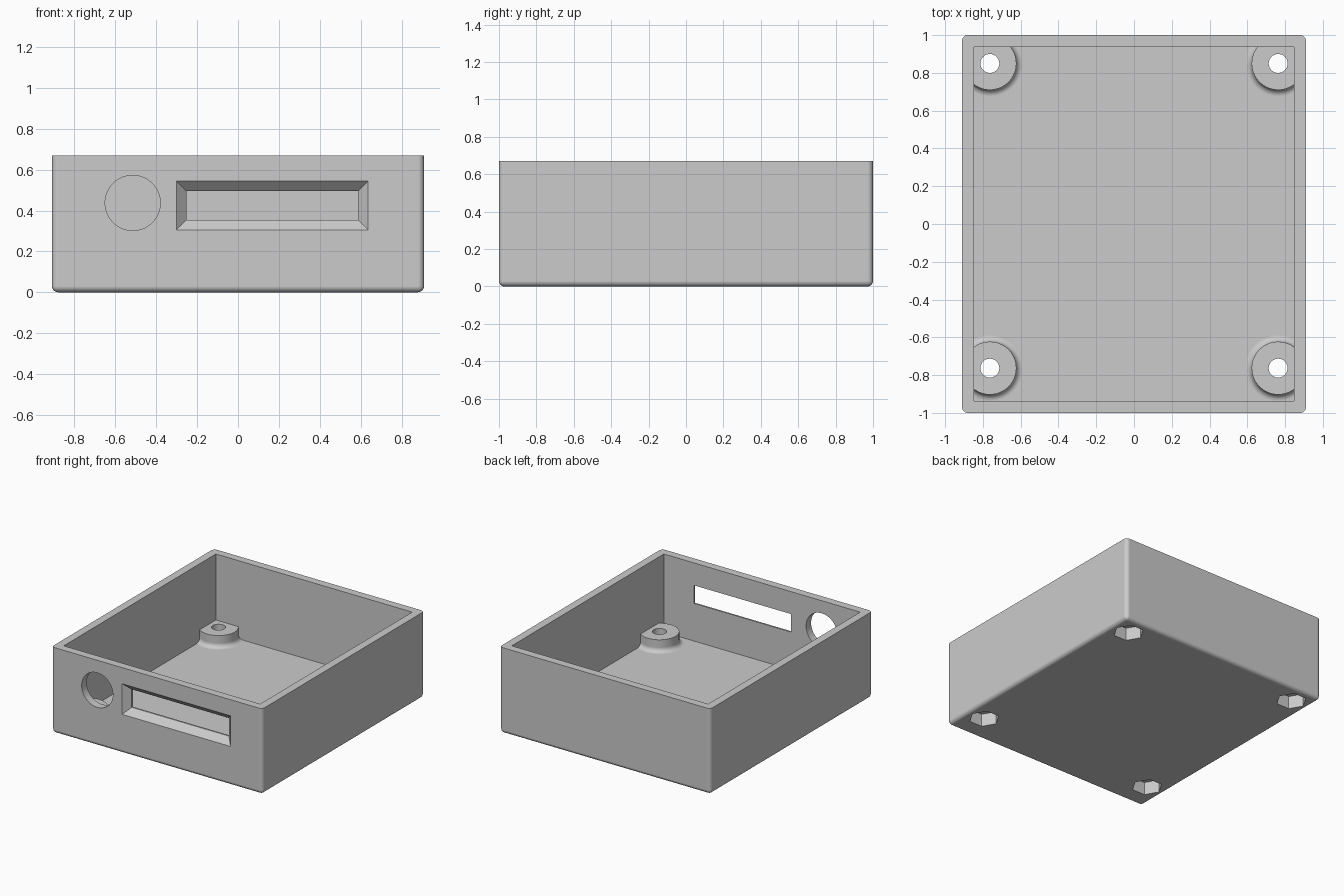
import bpy, bmesh, math
from mathutils import Matrix

if "Cube" in bpy.data.objects:
    bpy.data.objects.remove(bpy.data.objects["Cube"], do_unlink=True)

HX, HY, TOP = 0.91, 1.0, 0.67      # outer half sizes and height
WALL, FLOOR, ROUND = 0.062, 0.06, 0.03
BOSS_R, BOSS_TOP, FILLET = 0.14, 0.155, 0.035
BOSSES = [(sx * 0.763, y) for sx in (-1, 1) for y in (-0.763, 0.85)]

grey = bpy.data.materials.new("plain grey")
grey.use_nodes = True
colour = (0.6, 0.6, 0.6, 1)
grey.diffuse_color = colour
grey.node_tree.nodes["Principled BSDF"].inputs["Base Color"].default_value = colour


def make(name, bm):
    bmesh.ops.recalc_face_normals(bm, faces=bm.faces)
    mesh = bpy.data.meshes.new(name)
    bm.to_mesh(mesh)
    bm.free()
    mesh.materials.append(grey)
    obj = bpy.data.objects.new(name, mesh)
    bpy.context.collection.objects.link(obj)
    return obj


def box(x0, x1, y0, y1, z0, z1):
    bm = bmesh.new()
    bmesh.ops.create_cube(bm, size=1)
    for v in bm.verts:
        v.co = ((x0, x1)[v.co.x > 0], (y0, y1)[v.co.y > 0], (z0, z1)[v.co.z > 0])
    return bm


def prism(radius, sides, z0, z1, matrix=Matrix(), turn=0):
    bm = bmesh.new()
    ring = [bm.verts.new((radius * math.cos(turn + math.tau * i / sides),
                          radius * math.sin(turn + math.tau * i / sides), z0)) for i in range(sides)]
    face = bm.faces.new(ring)
    side = bmesh.ops.extrude_face_region(bm, geom=[face])
    for v in side["geom"]:
        if isinstance(v, bmesh.types.BMVert):
            v.co.z = z1
    bm.transform(matrix)
    return bm


def combine(target, other, operation):
    """Apply a boolean and discard the helper."""
    mod = target.modifiers.new("combine", "BOOLEAN")
    mod.object, mod.operation, mod.solver = other, operation, "EXACT"
    bpy.context.view_layer.objects.active = target
    bpy.ops.object.modifier_apply(modifier=mod.name)
    bpy.data.objects.remove(other, do_unlink=True)


# Outer block, rounded everywhere but the rim, then hollowed
bm = box(-HX, HX, -HY, HY, 0, TOP)
soft = [e for e in bm.edges if min(v.co.z for v in e.verts) < 0.01]
bmesh.ops.bevel(bm, geom=soft, offset=ROUND, segments=6, profile=0.5, affect="EDGES")
case = make("open_case", bm)
ix, iy = HX - WALL, HY - WALL
combine(case, make("cavity", box(-ix, ix, -iy, iy, FLOOR, 1)), "DIFFERENCE")

# Corner bosses with a fillet at the foot, trimmed by the walls
outline = [(0, FLOOR / 2), (BOSS_R + FILLET, FLOOR / 2)]
for i in range(7):
    a = math.pi / 2 * i / 6
    outline.append((BOSS_R + FILLET * (1 - math.sin(a)), FLOOR + FILLET * (1 - math.cos(a))))
outline += [(BOSS_R, BOSS_TOP), (0, BOSS_TOP)]
for x, y in BOSSES:
    bm = bmesh.new()
    verts = [bm.verts.new((r, 0, z)) for r, z in outline]
    edges = [bm.edges.new(pair) for pair in zip(verts, verts[1:])]
    bmesh.ops.spin(bm, geom=verts + edges, cent=(0, 0, 0), axis=(0, 0, 1),
                   angle=math.tau, steps=64)
    bmesh.ops.remove_doubles(bm, verts=bm.verts, dist=0.0005)
    bm.transform(Matrix.Translation((x, y, 0)))
    boss = make("boss", bm)
    mid = WALL / 2
    combine(boss, make("trim", box(mid - HX, HX - mid, mid - HY, HY - mid, 0, 1)), "INTERSECT")
    combine(case, boss, "UNION")

# Screw holes, with hexagonal nut pockets underneath
for x, y in BOSSES:
    place = Matrix.Translation((x, y, 0))
    combine(case, make("nut_pocket", prism(0.11, 6, -0.1, 0.1, place)), "DIFFERENCE")
    combine(case, make("screw_hole", prism(0.05, 48, 0.05, 0.3, place)), "DIFFERENCE")

# Round opening in the front wall
place = Matrix.Translation((-0.515, -HY, 0.437)) @ Matrix.Rotation(math.pi / 2, 4, "X")
combine(case, make("round_opening", prism(0.135, 72, -0.1, 0.1, place)), "DIFFERENCE")

# Display window: narrow slot plus a chamfer that widens outwards
x0, x1, z0, z1, flare = -0.252, 0.587, 0.354, 0.495, 0.049
combine(case, make("window_slot", box(x0, x1, -1.1, -0.9, z0, z1)), "DIFFERENCE")
bm = box(x0, x1, -HY - flare, -HY + flare, z0, z1)
for v in bm.verts:
    if v.co.y < -HY:
        v.co.x += math.copysign(2 * flare, v.co.x - (x0 + x1) / 2)
        v.co.z += math.copysign(2 * flare, v.co.z - (z0 + z1) / 2)
combine(case, make("window_chamfer", bm), "DIFFERENCE")

# Smooth the rounds while keeping flat faces flat
bpy.ops.object.select_all(action="DESELECT")
case.select_set(True)
bpy.context.view_layer.objects.active = case
bpy.ops.object.shade_smooth_by_angle(angle=math.radians(30))
weighted = case.modifiers.new("flat_faces", "WEIGHTED_NORMAL")
weighted.keep_sharp = True
